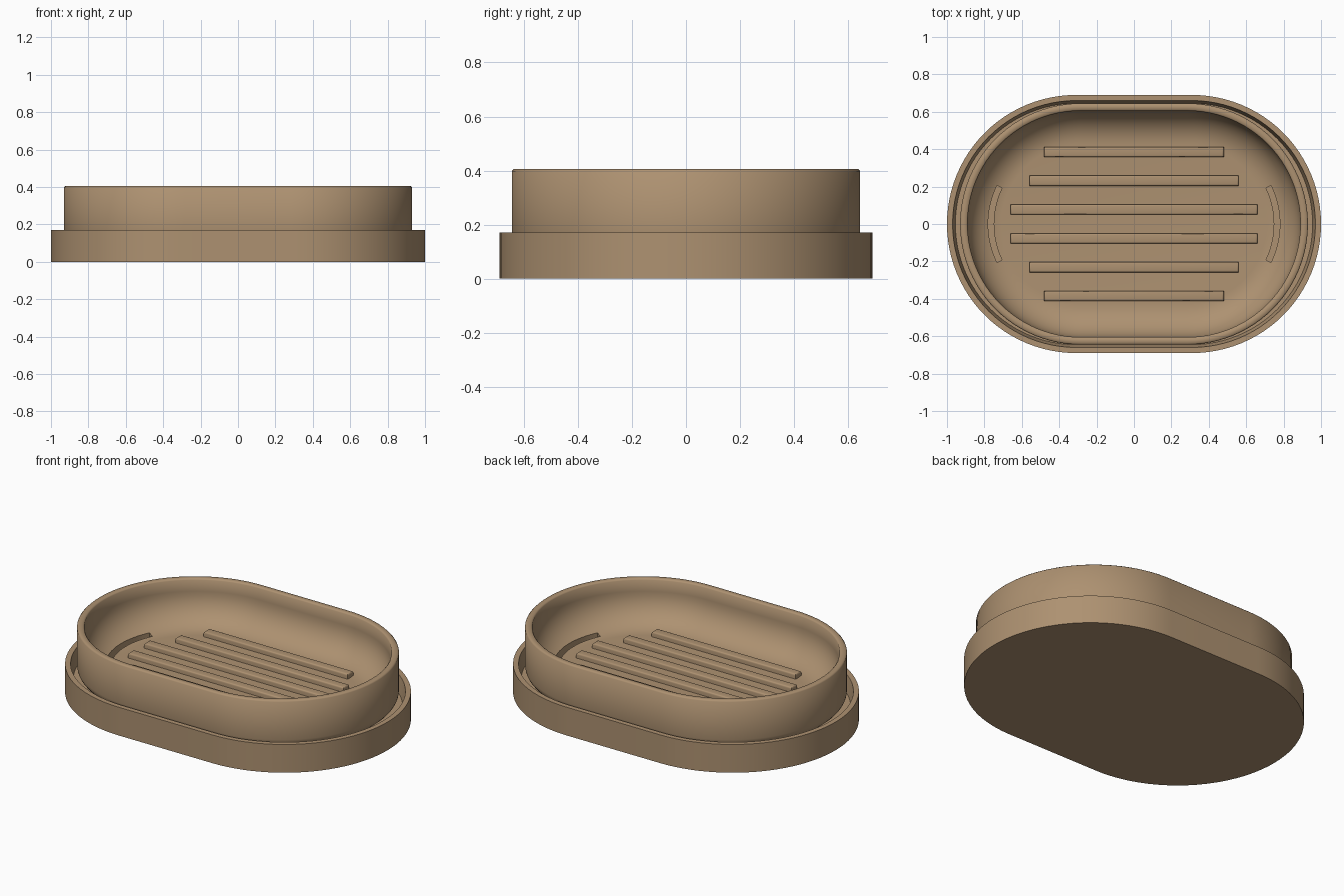
import bpy
import bmesh
from math import sin, cos, pi, radians

cube = bpy.data.objects.get("Cube")
if cube:
    bpy.data.objects.remove(cube, do_unlink=True)

tan = bpy.data.materials.new("warm_tan")
tan.use_nodes = True
COLOR = (0.42, 0.285, 0.165, 1)
tan.diffuse_color = COLOR
tan.node_tree.nodes["Principled BSDF"].inputs["Base Color"].default_value = COLOR

ARC = 48  # steps around each rounded end


def finish(name, bm):
    bmesh.ops.recalc_face_normals(bm, faces=bm.faces)
    mesh = bpy.data.meshes.new(name)
    bm.to_mesh(mesh)
    bm.free()
    mesh.materials.append(tan)
    obj = bpy.data.objects.new(name, mesh)
    bpy.context.collection.objects.link(obj)
    return obj


def smooth(obj, angle):
    bpy.ops.object.select_all(action="DESELECT")
    obj.select_set(True)
    bpy.context.view_layer.objects.active = obj
    bpy.ops.object.shade_smooth_by_angle(angle=radians(angle))


def stadium_ring(bm, half, r, z):
    """Loop of vertices: two half circles joined by straight sides."""
    ring = []
    for side, start in ((1, -pi / 2), (-1, pi / 2)):
        for i in range(ARC + 1):
            a = start + pi * i / ARC
            ring.append(bm.verts.new((side * half + r * cos(a), r * sin(a), z)))
    return ring


def stadium_loft(name, half, profile):
    """Skin a (radius, height) profile around the stadium and cap both ends."""
    bm = bmesh.new()
    rings = [stadium_ring(bm, half, r, z) for r, z in profile]
    n = len(rings[0])
    for lo, hi in zip(rings, rings[1:]):
        for i in range(n):
            j = (i + 1) % n
            bm.faces.new((lo[i], lo[j], hi[j], hi[i]))
    bm.faces.new(rings[0])
    bm.faces.new(rings[-1])
    return finish(name, bm)


# Base tray with a recess that receives the bowl
FLOOR, INSIDE = 0.08, 0.15
base = stadium_loft("base_tray", 0.31, [
    (0.69, 0), (0.69, 0.17), (0.66, 0.17), (0.645, FLOOR)])
smooth(base, 40)

# Bowl: rounded underside, straight outer wall, eased rim, rounded inside
STEPS = 10
quarter = [pi / 2 * i / STEPS for i in range(STEPS + 1)]
outer = [(0.485 + 0.16 * sin(a), 0.17 - 0.085 * cos(a)) for a in quarter]
rim = [(0.645, 0.398), (0.638, 0.405), (0.612, 0.405), (0.605, 0.398)]
inner = [(0.425 + 0.18 * cos(a), 0.33 - 0.18 * sin(a)) for a in quarter]
bowl = stadium_loft("bowl", 0.285, outer + rim + inner)


# Curved drain slots cut through each end of the bowl
def slot_cutter(side):
    bm = bmesh.new()
    rows = []
    for i in range(17):
        a = radians(-26 + 52 * i / 16)
        rows.append([bm.verts.new((side * (0.31 + r * cos(a)), r * sin(a), z))
                     for r, z in ((0.44, 0.05), (0.47, 0.05), (0.47, 0.36), (0.44, 0.36))])
    for p, q in zip(rows, rows[1:]):
        for k in range(4):
            m = (k + 1) % 4
            bm.faces.new((p[k], p[m], q[m], q[k]))
    bm.faces.new(rows[0])
    bm.faces.new(rows[-1])
    return finish("slot_cutter", bm)


for side in (-1, 1):
    cutter = slot_cutter(side)
    cutter.hide_render = True
    mod = bowl.modifiers.new("slot", "BOOLEAN")
    mod.operation = "DIFFERENCE"
    mod.solver = "EXACT"
    mod.object = cutter
    bpy.context.view_layer.objects.active = bowl
    bpy.ops.object.modifier_apply(modifier=mod.name)
    bpy.data.objects.remove(cutter, do_unlink=True)
smooth(bowl, 50)

# Raised ridges on the bowl floor, shorter toward the sides
for row, half_length in enumerate((0.66, 0.56, 0.48)):
    for side in (-1, 1):
        bm = bmesh.new()
        bmesh.ops.create_cube(bm, size=1)
        for v in bm.verts:
            v.co.x *= 2 * half_length
            v.co.y = v.co.y * 0.054 + side * (0.077 + 0.154 * row)
            v.co.z = INSIDE + 0.01 + v.co.z * 0.04
        top = [e for e in bm.edges if all(v.co.z > INSIDE for v in e.verts)]
        bmesh.ops.bevel(bm, geom=top, offset=0.01, segments=3, profile=0.5,
                        affect="EDGES")
        smooth(finish("floor_ridge", bm), 40)
